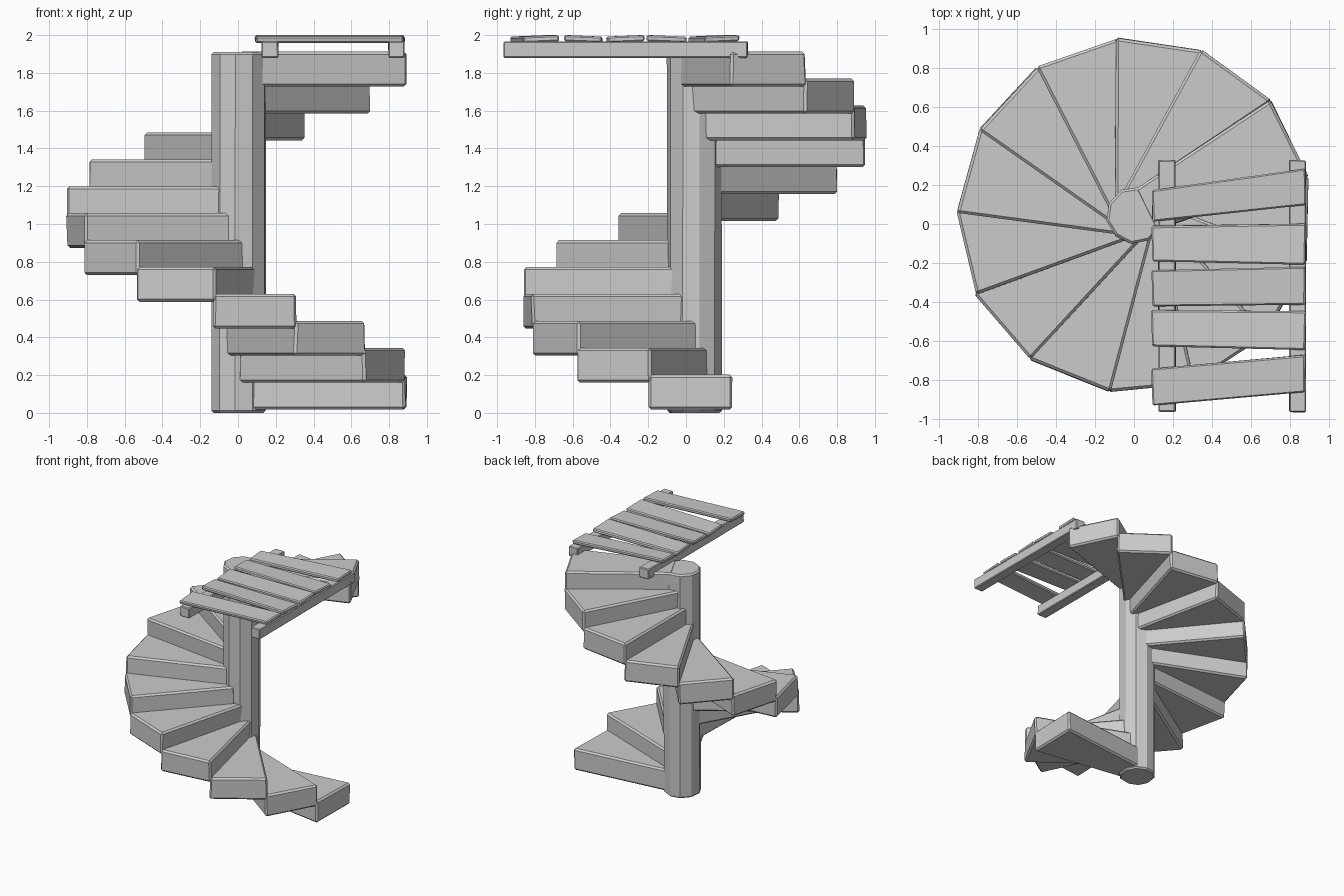
import bpy, bmesh, math, random
from mathutils import Vector

if "Cube" in bpy.data.objects:
    bpy.data.objects.remove(bpy.data.objects["Cube"])

random.seed(4)
CX, CY = 0.004, 0.045          # axis of the spiral
STEPS = 13
TURN = 2 * math.pi / STEPS

stone = bpy.data.materials.new("light grey")
stone.diffuse_color = (0.6, 0.6, 0.6, 1)
stone.use_nodes = True
stone.node_tree.nodes["Principled BSDF"].inputs["Base Color"].default_value = stone.diffuse_color


def prism(name, outline, z0, z1, bevel, jitter=0.0, top_dz=None):
    """Extrude a flat outline from z0 to z1, roughen it a little and chamfer its edges."""
    bm = bmesh.new()
    n = len(outline)
    dz = top_dz or [0] * n

    def rough():
        return random.uniform(-jitter, jitter)

    low = [bm.verts.new((x + rough(), y + rough(), z0 + d)) for (x, y), d in zip(outline, dz)]
    high = [bm.verts.new((x + rough(), y + rough(), z1 + d)) for (x, y), d in zip(outline, dz)]
    bm.faces.new(low[::-1])
    bm.faces.new(high)
    for i in range(n):
        j = (i + 1) % n
        bm.faces.new((low[i], low[j], high[j], high[i]))
    bmesh.ops.recalc_face_normals(bm, faces=bm.faces)
    mesh = bpy.data.meshes.new(name)
    bm.to_mesh(mesh)
    bm.free()
    mesh.materials.append(stone)
    obj = bpy.data.objects.new(name, mesh)
    bpy.context.collection.objects.link(obj)
    mod = obj.modifiers.new("worn edges", 'BEVEL')
    mod.width = bevel
    mod.segments = 1
    mod.limit_method = 'ANGLE'
    mod.angle_limit = math.radians(50)
    return obj


# Central column
sides = 10
prism("column",
      [(CX + 0.147 * math.cos(2 * math.pi * (i + 0.3) / sides),
        CY + 0.147 * math.sin(2 * math.pi * (i + 0.3) / sides)) for i in range(sides)],
      0.0, 1.91, 0.012, 0.003)

# Wedge steps, climbing clockwise seen from above
for k in range(STEPS):
    a = math.radians(-1.35) - k * TURN
    out = Vector((math.cos(a), math.sin(a)))
    side = Vector((-math.sin(a), math.cos(a)))
    c = Vector((CX, CY))
    wedge = [c + out * r + side * w for r, w in
             ((0.06, -0.115), (0.887, -0.224), (0.887, 0.224), (0.06, 0.115))]
    z = 0.018 + k * 0.1425
    prism(f"step_{k + 1}", [tuple(p) for p in wedge], z, z + 0.184, 0.014, 0.005)

# Two beams carrying the landing
for name, x0, x1 in (("left_beam", 0.125, 0.213), ("right_beam", 0.795, 0.882)):
    prism(name, [(x0, -0.965), (x1, -0.965), (x1, 0.328), (x0, 0.328)], 1.88, 1.966, 0.006, 0.002)

# Crooked landing planks: left y range, right y range
planks = [(0.01, 0.17, 0.10, 0.285), (-0.195, -0.01, -0.21, 0.0),
          (-0.42, -0.24, -0.415, -0.22), (-0.625, -0.44, -0.65, -0.45),
          (-0.93, -0.745, -0.86, -0.67)]
for i, (l0, l1, r0, r1) in enumerate(planks):
    t = 0.004 if i % 2 else -0.004
    prism(f"plank_{i + 1}", [(0.095, l0), (0.88, r0), (0.88, r1), (0.09, l1)],
          1.963, 1.996, 0.008, 0.004, [t, t, -t, -t])
